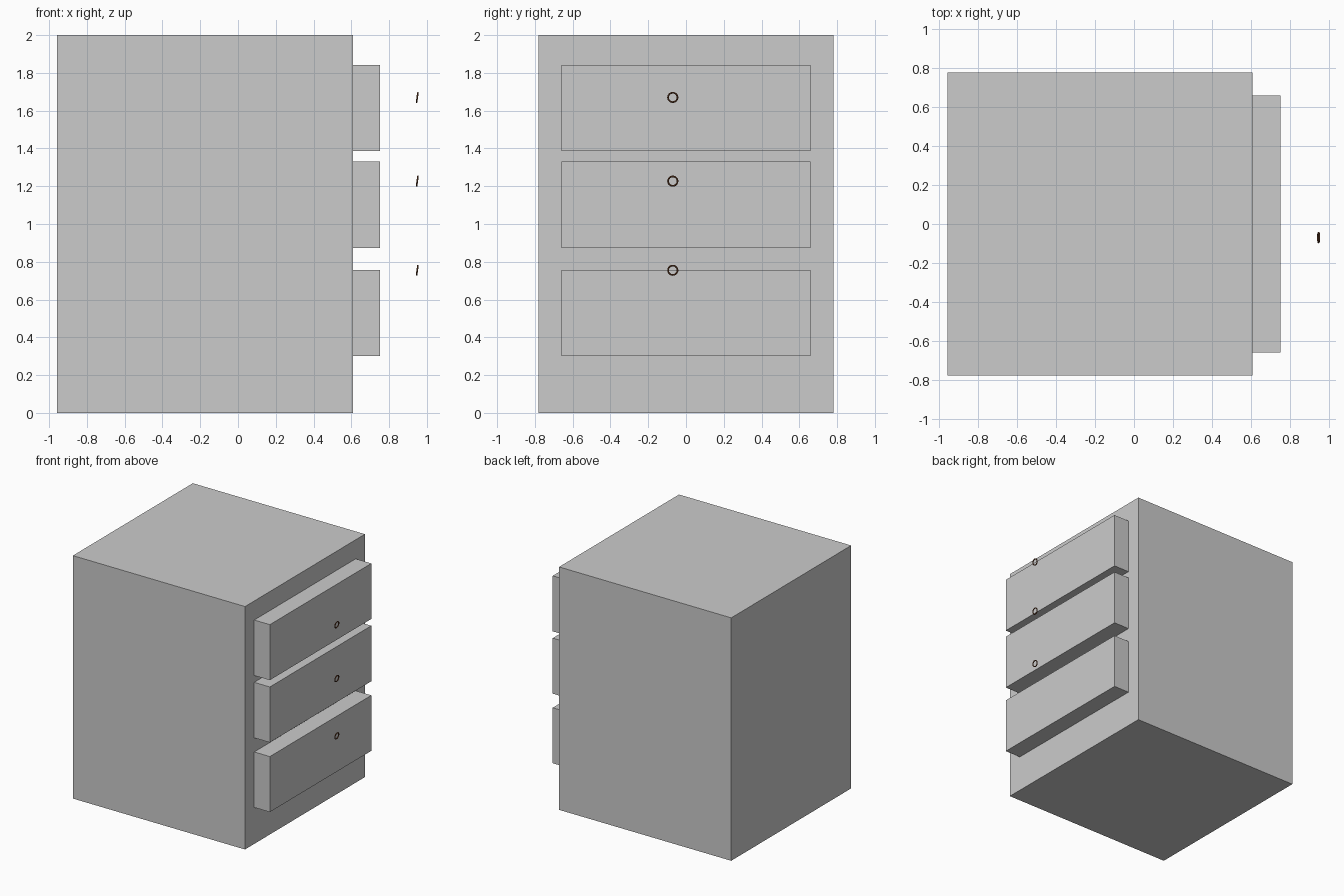
import bpy
import math

if "Cube" in bpy.data.objects:
    bpy.data.objects.remove(bpy.data.objects["Cube"])


def box(name, x, y, z):
    """Box from (min, max) pairs on each axis."""
    bpy.ops.mesh.primitive_cube_add(
        size=1, location=[(a + b) / 2 for a, b in (x, y, z)])
    ob = bpy.context.object
    ob.name = name
    ob.scale = [b - a for a, b in (x, y, z)]
    bpy.ops.object.transform_apply(location=False, rotation=False, scale=True)
    return ob


brown = bpy.data.materials.new("brown_metal")
brown.diffuse_color = (0.16, 0.06, 0.025, 1)
brown.use_nodes = True
brown.node_tree.nodes["Principled BSDF"].inputs["Base Color"].default_value = brown.diffuse_color

# Cabinet body
box("cabinet_body", (-0.958, 0.61), (-0.78, 0.78), (0, 2))

# Drawers with slightly tilted ring pulls standing off the fronts
levels = [("bottom", 0.30, 0.755), ("middle", 0.873, 1.227), ("top", 1.386, 1.67)]
for level, z, ring_z in levels:
    box(f"{level}_drawer", (0.60, 0.752), (-0.66, 0.66), (z, z + 0.457))
    bpy.ops.mesh.primitive_torus_add(
        major_segments=32, minor_segments=10,
        major_radius=0.025, minor_radius=0.0045,
        location=(0.949, -0.07, ring_z), rotation=(0, math.radians(98), 0))
    ring = bpy.context.object
    ring.name = f"{level}_ring_pull"
    ring.data.materials.append(brown)
    bpy.ops.object.shade_smooth_by_angle()
